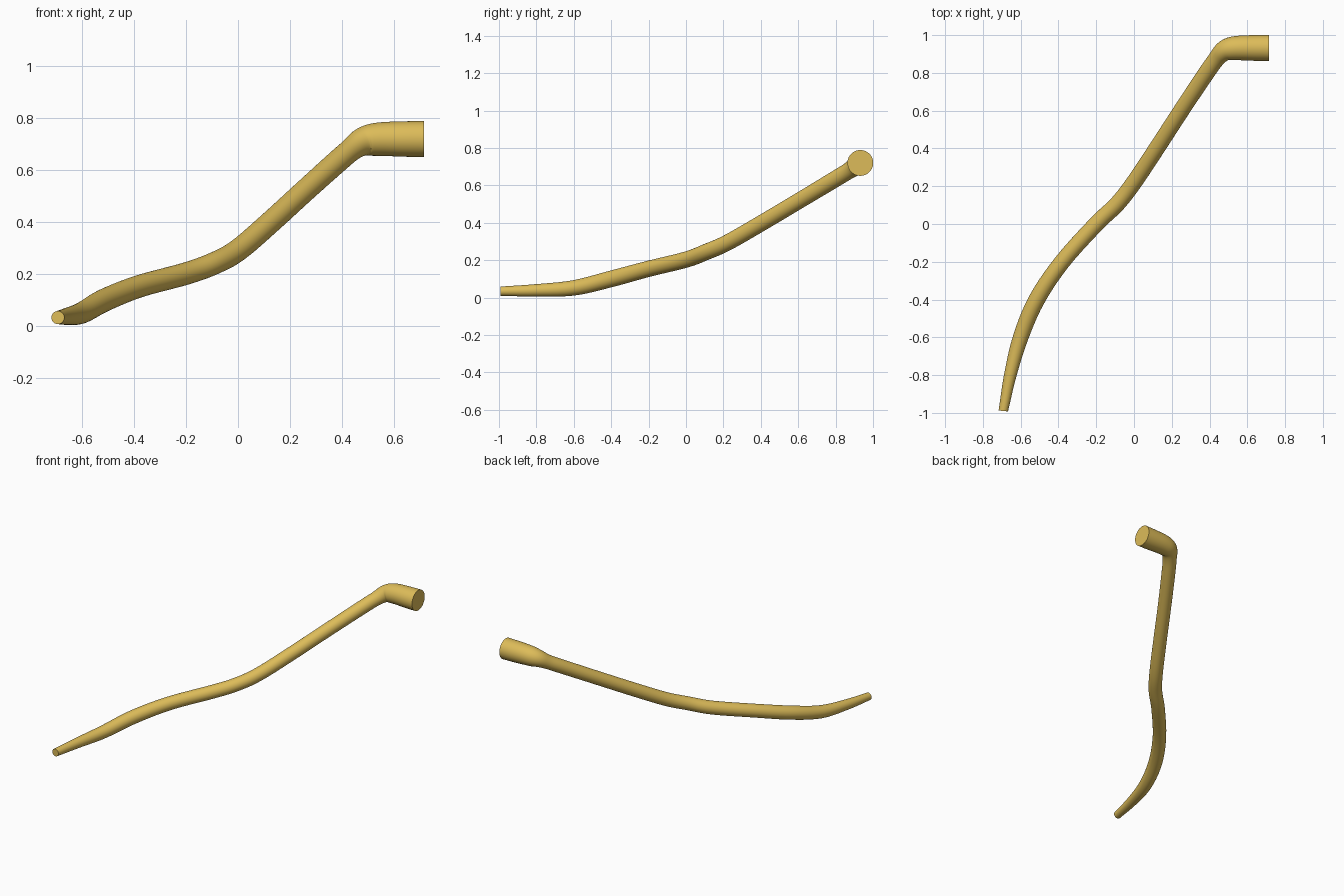
import bpy, bmesh, math
from mathutils import Vector

if "Cube" in bpy.data.objects:
    bpy.data.objects.remove(bpy.data.objects["Cube"])

# Centreline (x, y, z, radius), from thin tip to wide socket
path = [
    (-0.692, -0.99, 0.034, 0.025), (-0.655, -0.80, 0.039, 0.033),
    (-0.60, -0.60, 0.052, 0.041), (-0.515, -0.40, 0.100, 0.044),
    (-0.38, -0.20, 0.154, 0.043), (-0.20, 0.00, 0.203, 0.043),
    (-0.09, 0.105, 0.243, 0.043), (0.00, 0.22, 0.293, 0.043),
    (0.12, 0.40, 0.396, 0.043), (0.25, 0.60, 0.515, 0.043),
    (0.38, 0.795, 0.632, 0.044), (0.435, 0.872, 0.679, 0.045),
    (0.472, 0.912, 0.706, 0.053), (0.508, 0.927, 0.716, 0.061),
    (0.56, 0.932, 0.720, 0.065), (0.64, 0.932, 0.720, 0.068),
    (0.715, 0.932, 0.720, 0.069),
]
SIDES, STEPS = 40, 5


def catmull(a, b, c, d, t):
    return 0.5 * (2 * b + (c - a) * t + (2 * a - 5 * b + 4 * c - d) * t * t
                  + (3 * b - a - 3 * c + d) * t ** 3)


# Smooth the centreline
pts = [Vector(p) for p in path]
pts = [2 * pts[0] - pts[1]] + pts + [2 * pts[-1] - pts[-2]]
line = [catmull(*pts[i:i + 4], k / STEPS)
        for i in range(len(pts) - 3) for k in range(STEPS)] + [pts[-2]]
centres = [p.to_3d() for p in line]

# Sweep a circular section along it
bm = bmesh.new()
rings = []
normal = Vector((0, 0, 1))
for i, p in enumerate(line):
    tangent = (centres[min(i + 1, len(line) - 1)] - centres[max(i - 1, 0)]).normalized()
    if i == 0:
        tangent = Vector((0.1, 1, 0)).normalized()
    if i == len(line) - 1:
        tangent = Vector((1, 0, 0))
    normal = (normal - tangent * normal.dot(tangent)).normalized()
    side = tangent.cross(normal)
    ring = []
    for k in range(SIDES):
        a = 2 * math.pi * k / SIDES
        ring.append(bm.verts.new(centres[i] + p[3] * (normal * math.cos(a) + side * math.sin(a))))
    rings.append(ring)
for r0, r1 in zip(rings, rings[1:]):
    for k in range(SIDES):
        j = (k + 1) % SIDES
        bm.faces.new((r0[k], r0[j], r1[j], r1[k]))

# End caps
bm.faces.new(rings[0])
bm.faces.new(rings[-1])
bmesh.ops.recalc_face_normals(bm, faces=bm.faces)
mesh = bpy.data.meshes.new("bent_pipe")
bm.to_mesh(mesh)
bm.free()
pipe = bpy.data.objects.new("bent_pipe", mesh)
bpy.context.collection.objects.link(pipe)

# Brass colour and smooth shading
mat = bpy.data.materials.new("brass")
mat.diffuse_color = (0.72, 0.50, 0.10, 1)
mat.use_nodes = True
mat.node_tree.nodes["Principled BSDF"].inputs["Base Color"].default_value = mat.diffuse_color
mesh.materials.append(mat)
bpy.context.view_layer.objects.active = pipe
pipe.select_set(True)
bpy.ops.object.shade_smooth_by_angle(angle=math.radians(40))
